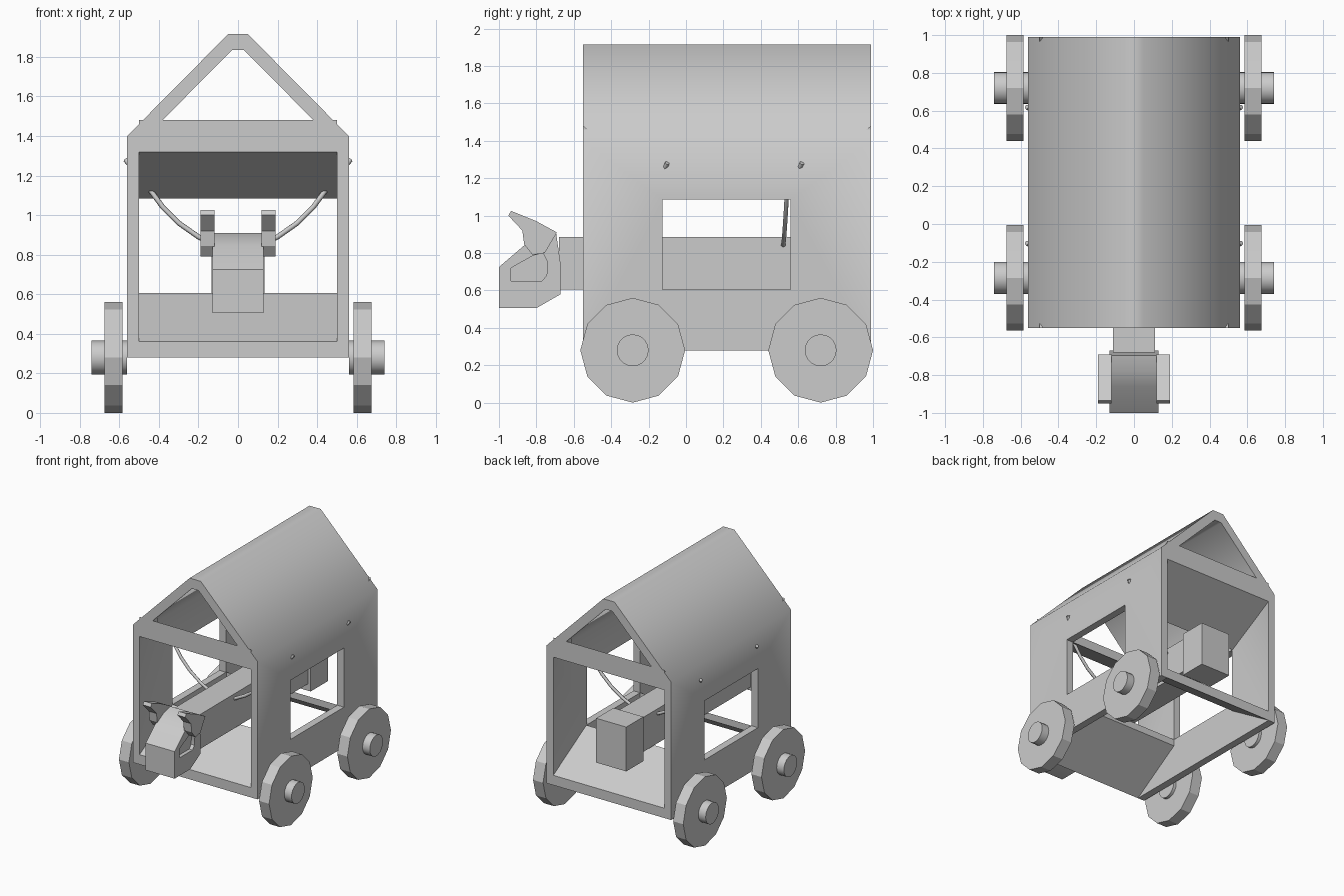
import bpy, bmesh
from math import radians, pi, sin, cos
from mathutils import Vector

if "Cube" in bpy.data.objects:
    bpy.data.objects.remove(bpy.data.objects["Cube"])


def prism(name, pts, axis, a, b):
    """Extrude a 2D profile along x (pts are y,z) or y (pts are x,z)."""
    bm = bmesh.new()
    put = (lambda p, t: (t, p[0], p[1])) if axis == 'x' else (lambda p, t: (p[0], t, p[1]))
    face = bm.faces.new([bm.verts.new(put(p, a)) for p in pts])
    ext = bmesh.ops.extrude_face_region(bm, geom=[face])
    verts = [v for v in ext['geom'] if isinstance(v, bmesh.types.BMVert)]
    move = (b - a, 0, 0) if axis == 'x' else (0, b - a, 0)
    bmesh.ops.translate(bm, verts=verts, vec=Vector(move))
    bmesh.ops.recalc_face_normals(bm, faces=bm.faces)
    me = bpy.data.meshes.new(name)
    bm.to_mesh(me)
    bm.free()
    ob = bpy.data.objects.new(name, me)
    bpy.context.collection.objects.link(ob)
    return ob


def rect(u0, u1, v0, v1):
    return [(u0, v0), (u1, v0), (u1, v1), (u0, v1)]


def circle(u, v, r, n):
    return [(u + r * cos(2 * pi * i / n), v + r * sin(2 * pi * i / n)) for i in range(n)]


def activate(ob):
    bpy.ops.object.select_all(action='DESELECT')
    ob.select_set(True)
    bpy.context.view_layer.objects.active = ob


def cut(ob, cutter):
    mod = ob.modifiers.new("cut", 'BOOLEAN')
    mod.operation = 'DIFFERENCE'
    mod.solver = 'EXACT'
    mod.object = cutter
    activate(ob)
    bpy.ops.object.modifier_apply(modifier=mod.name)
    bpy.data.objects.remove(cutter, do_unlink=True)


def smooth(ob, angle):
    activate(ob)
    bpy.ops.object.shade_smooth_by_angle(angle=radians(angle))


FRONT, BACK = -0.55, 0.99
MID = (FRONT + BACK) / 2

# House-shaped shell, open at the bottom, with a window through both walls
shell = prism("shell", [
    (-0.56, 0.28), (-0.56, 1.40), (-0.05, 1.915), (0.05, 1.915), (0.56, 1.40), (0.56, 0.28),
    (0.50, 0.28), (0.50, 1.36), (0.03, 1.835), (-0.03, 1.835), (-0.50, 1.36), (-0.50, 0.28)],
    'y', FRONT, BACK)
cut(shell, prism("window_cutter", rect(-0.125, 0.56, 0.605, 1.085), 'x', -0.8, 0.8))
smooth(shell, 50)

# Sloping floor and ceiling boards at each end, running in to the windows
floor = [(FRONT, 0.28), (FRONT, 0.36), (-0.125, 0.605), (-0.125, 0.55)]
ceiling = [(FRONT, 1.32), (FRONT, 1.48), (-0.125, 1.16), (-0.125, 1.085)]
for part, prof in (("floor", floor), ("ceiling", ceiling)):
    prism("front_" + part, prof, 'x', -0.5, 0.5)
    prism("back_" + part, [(2 * MID - y, z) for y, z in prof], 'x', -0.5, 0.5)
# Gable corners beside the triangular openings
for side in (-1, 1):
    for end, y0 in (("front", FRONT), ("back", BACK - 0.06)):
        prism(end + "_gable_corner",
              [(side * 0.5, 1.32), (side * 0.5, 1.36), (side * 0.38, 1.48), (side * 0.38, 1.32)],
              'y', y0, y0 + 0.06)

# Wheels and hubs
for side in (-1, 1):
    for y in (-0.285, 0.72):
        prism("wheel", circle(y, 0.28, 0.28, 12), 'x', side * 0.585, side * 0.675)
        smooth(prism("hub", circle(y, 0.28, 0.085, 20), 'x', side * 0.56, side * 0.74), 30)

# Ram beam and its rear block
prism("ram_beam", rect(-0.11, 0.11, 0.605, 0.885), 'y', -0.68, 0.8)
prism("ram_rear_block", rect(-0.135, 0.135, 0.55, 0.91), 'y', 0.74, 0.96)

# Ram head with recessed cheeks
head = prism("ram_head", [
    (-1.0, 0.505), (-1.0, 0.725), (-0.86, 0.845), (-0.78, 0.89), (-0.695, 0.91),
    (-0.67, 0.74), (-0.67, 0.58), (-0.80, 0.505)], 'x', -0.13, 0.13)
cheek = [(-0.935, 0.65), (-0.935, 0.72), (-0.82, 0.785), (-0.765, 0.80),
         (-0.74, 0.75), (-0.745, 0.68), (-0.77, 0.65)]
for side in (-1, 1):
    cut(head, prism("cheek_cutter", cheek, 'x', side * 0.10, side * 0.3))
smooth(head, 35)

# Horns on each side of the head
horn = [(-0.935, 1.025), (-0.80, 0.97), (-0.69, 0.91), (-0.755, 0.80), (-0.82, 0.79),
        (-0.865, 0.845), (-0.875, 0.92), (-0.95, 1.0)]
for side in (-1, 1):
    prism("horn", horn, 'x', side * 0.12, side * 0.19)

# Hanging ropes, from the walls down to the beam
for side in (-1, 1):
    for y in (-0.10, 0.62):
        cu = bpy.data.curves.new("rope", 'CURVE')
        cu.dimensions = '3D'
        cu.bevel_depth = 0.013
        cu.bevel_resolution = 1
        cu.use_fill_caps = True
        path = [(0.568, 0, 1.28), (0.45, -0.08, 1.135), (0.38, -0.085, 1.04),
                (0.30, -0.09, 0.96), (0.20, -0.095, 0.89), (0.10, -0.10, 0.84)]
        sp = cu.splines.new('POLY')
        sp.points.add(len(path) - 1)
        for p, (x, dy, z) in zip(sp.points, path):
            p.co = (side * x, y + dy, z, 1)
        rope = bpy.data.objects.new("rope", cu)
        bpy.context.collection.objects.link(rope)
